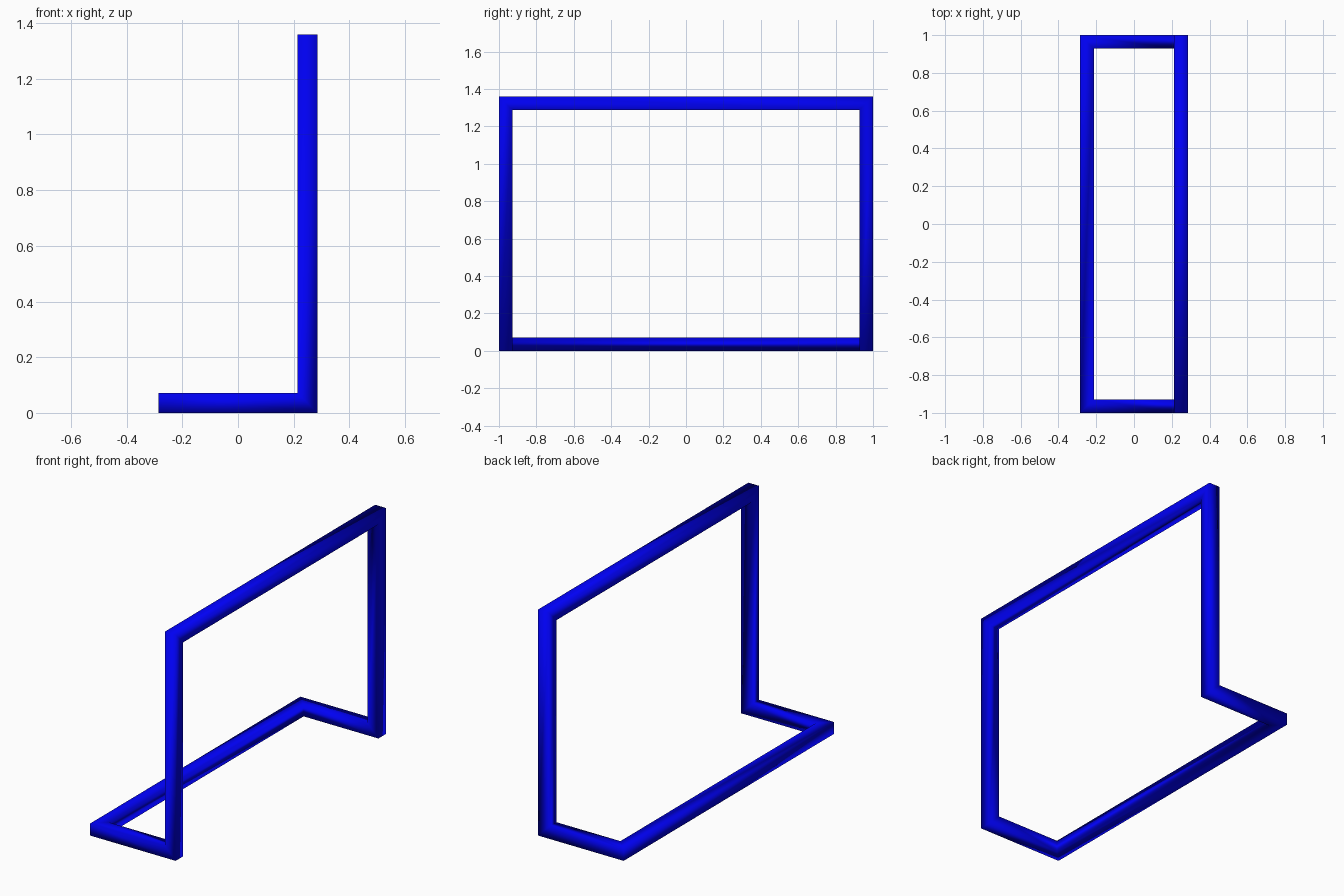
import bpy, bmesh
from math import atan2
from mathutils import Vector

if "Cube" in bpy.data.objects:
    bpy.data.objects.remove(bpy.data.objects["Cube"])

H = 0.036                      # half thickness of the square bar
X, Y, Z = 0.285, 1.0, 1.36     # half width, half length, height
x, y, top = X - H, Y - H, Z - H

# Centre line: upright rectangle folding into a flat floor rectangle
path = [Vector(p) for p in (
    (x, -y, top), (x, y, top), (x, y, H), (-x, y, H), (-x, -y, H), (x, -y, H))]
n = len(path)
dirs = [(path[(i + 1) % n] - path[i]).normalized() for i in range(n)]

bm = bmesh.new()

# Mitred square section at each corner
rings = []
for i, p in enumerate(path):
    d_in, d_out = dirs[i - 1], dirs[i]
    side, diag = d_in.cross(d_out), d_in - d_out
    rings.append([bm.verts.new(p + H * (a * side + b * diag))
                  for a in (-1, 1) for b in (-1, 1)])


def around(ring, centre, d):
    """Order a ring by angle about the bar direction."""
    u = Vector((d.y, d.z, d.x))
    v = d.cross(u)
    return sorted(ring, key=lambda k: atan2((k.co - centre).dot(v), (k.co - centre).dot(u)))


# Bars between neighbouring corners
for i in range(n):
    j = (i + 1) % n
    a = around(rings[i], path[i], dirs[i])
    b = around(rings[j], path[j], dirs[i])
    for k in range(4):
        m = (k + 1) % 4
        bm.faces.new((a[k], a[m], b[m], b[k])).smooth = True

bmesh.ops.recalc_face_normals(bm, faces=bm.faces)
mesh = bpy.data.meshes.new("tube_frame")
bm.to_mesh(mesh)
bm.free()

frame = bpy.data.objects.new("tube_frame", mesh)
bpy.context.collection.objects.link(frame)

# Blue paint
blue = bpy.data.materials.new("blue_paint")
blue.diffuse_color = (0.0, 0.0, 0.9, 1.0)
blue.use_nodes = True
blue.node_tree.nodes["Principled BSDF"].inputs["Base Color"].default_value = blue.diffuse_color
mesh.materials.append(blue)
